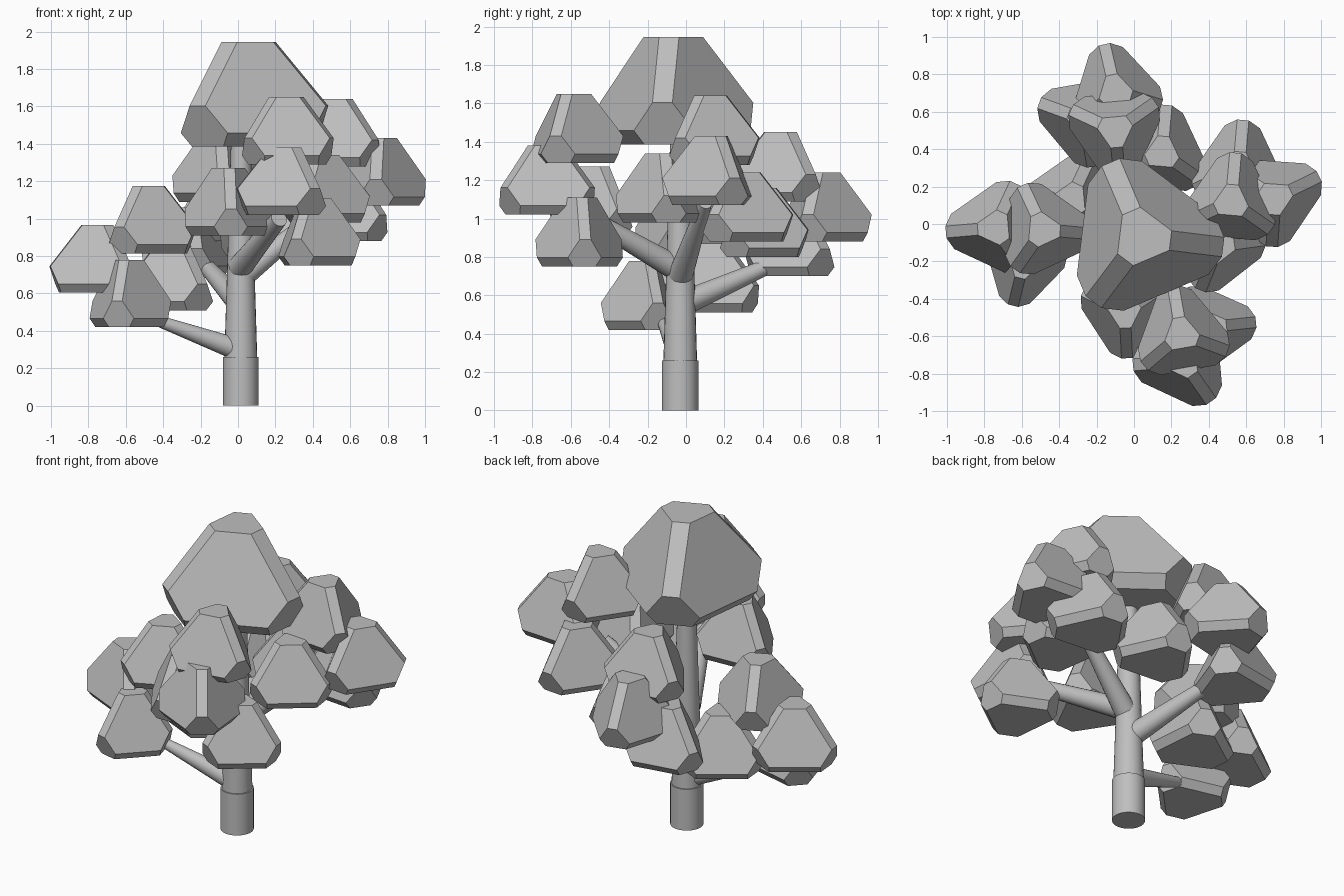
import bpy, bmesh, math
from itertools import permutations
from mathutils import Vector

cube = bpy.data.objects.get("Cube")
if cube:
    bpy.data.objects.remove(cube)

GREY = (0.52, 0.52, 0.52, 1)
mat = bpy.data.materials.new("plain grey")
mat.use_nodes = True
mat.diffuse_color = GREY
mat.node_tree.nodes["Principled BSDF"].inputs["Base Color"].default_value = GREY


def add_object(name, bm):
    mesh = bpy.data.meshes.new(name)
    bm.to_mesh(mesh)
    bm.free()
    mesh.materials.append(mat)
    obj = bpy.data.objects.new(name, mesh)
    bpy.context.collection.objects.link(obj)
    return obj


def leaf_clump(name, x, y, base, angle, radius=0.28, height=0.36):
    """Squat tetrahedron with all corners and edges cut flat."""
    corners = [Vector((0, 0, height))]
    for k in range(3):
        a = math.radians(angle + 120 * k)
        corners.append(Vector((radius * math.cos(a), radius * math.sin(a), 0)))
    bm = bmesh.new()
    for weights in permutations((1, 0.39, 0.13, 0)):
        point = sum((c * w for c, w in zip(corners, weights)), Vector())
        bm.verts.new(point + Vector((x, y, base)))
    bmesh.ops.convex_hull(bm, input=bm.verts)
    bmesh.ops.dissolve_limit(bm, angle_limit=0.01, verts=bm.verts, edges=bm.edges)
    bmesh.ops.recalc_face_normals(bm, faces=bm.faces)
    return add_object(name, bm)


def limb(name, start, end, r1, r2, sides=24):
    """Tapered round limb between two points."""
    start, end = Vector(start), Vector(end)
    axis = end - start
    bm = bmesh.new()
    bmesh.ops.create_cone(bm, cap_ends=True, segments=sides,
                          radius1=r1, radius2=r2, depth=axis.length)
    turn = axis.to_track_quat("Z", "Y").to_matrix()
    bmesh.ops.rotate(bm, matrix=turn, verts=bm.verts)
    bmesh.ops.translate(bm, vec=(start + end) / 2, verts=bm.verts)
    for f in bm.faces:
        f.smooth = len(f.verts) == 4
    for e in bm.edges:
        e.smooth = all(len(f.verts) == 4 for f in e.link_faces)
    return add_object(name, bm)


# Trunk
limb("trunk_base", (0.015, -0.03, 0), (0.015, -0.03, 0.26), 0.095, 0.095, 32)
limb("trunk", (0.015, -0.03, 0.25), (0.015, -0.03, 1.5), 0.088, 0.05)

# Branches
limb("branch_right", (0, -0.04, 0.3), (-0.5, -0.13, 0.48), 0.06, 0.025)
limb("branch_back", (0, -0.01, 0.56), (-0.22, 0.54, 0.8), 0.065, 0.035)
limb("branch_front", (0.01, -0.05, 0.74), (0.22, -0.5, 1.0), 0.065, 0.045)
limb("branch_left", (0.03, -0.03, 0.7), (0.5, 0.1, 1.08), 0.065, 0.035)

# Crown
leaf_clump("crown_top", 0.045, -0.07, 1.385, 113, 0.465, 0.56)

# Leaf clumps: x, y, base height, turn, optional radius
CLUMPS = {
    "front_upper": (0.255, -0.59, 1.29, 100),
    "front_outer": (0.26, -0.73, 1.02, 65, 0.285),
    "front_inner": (-0.05, -0.47, 0.91, 153, 0.265),
    "front_low": (0.41, -0.55, 0.75, 6, 0.26),
    "left_upper": (0.52, 0.12, 1.28, 85),
    "left_outer": (0.755, 0.14, 1.07, 26),
    "left_inner": (0.45, -0.12, 0.98, 8, 0.27),
    "left_low": (0.56, 0.295, 0.88, 85),
    "back_inner": (-0.1, 0.5, 1.09, 35),
    "back_outer": (-0.1, 0.71, 0.88, 103, 0.275),
    "back_right": (-0.265, 0.56, 0.70, 160, 0.275),
    "back_left": (0.15, 0.38, 0.80, 85, 0.275),
    "right_inner": (-0.485, -0.03, 0.815, 115),
    "right_outer": (-0.745, -0.02, 0.605, 65),
    "right_front": (-0.59, -0.21, 0.42, 256, 0.25),
    "right_back": (-0.34, 0.13, 0.51, 65),
}
for part, spec in CLUMPS.items():
    leaf_clump("leaf_clump_" + part, *spec)
